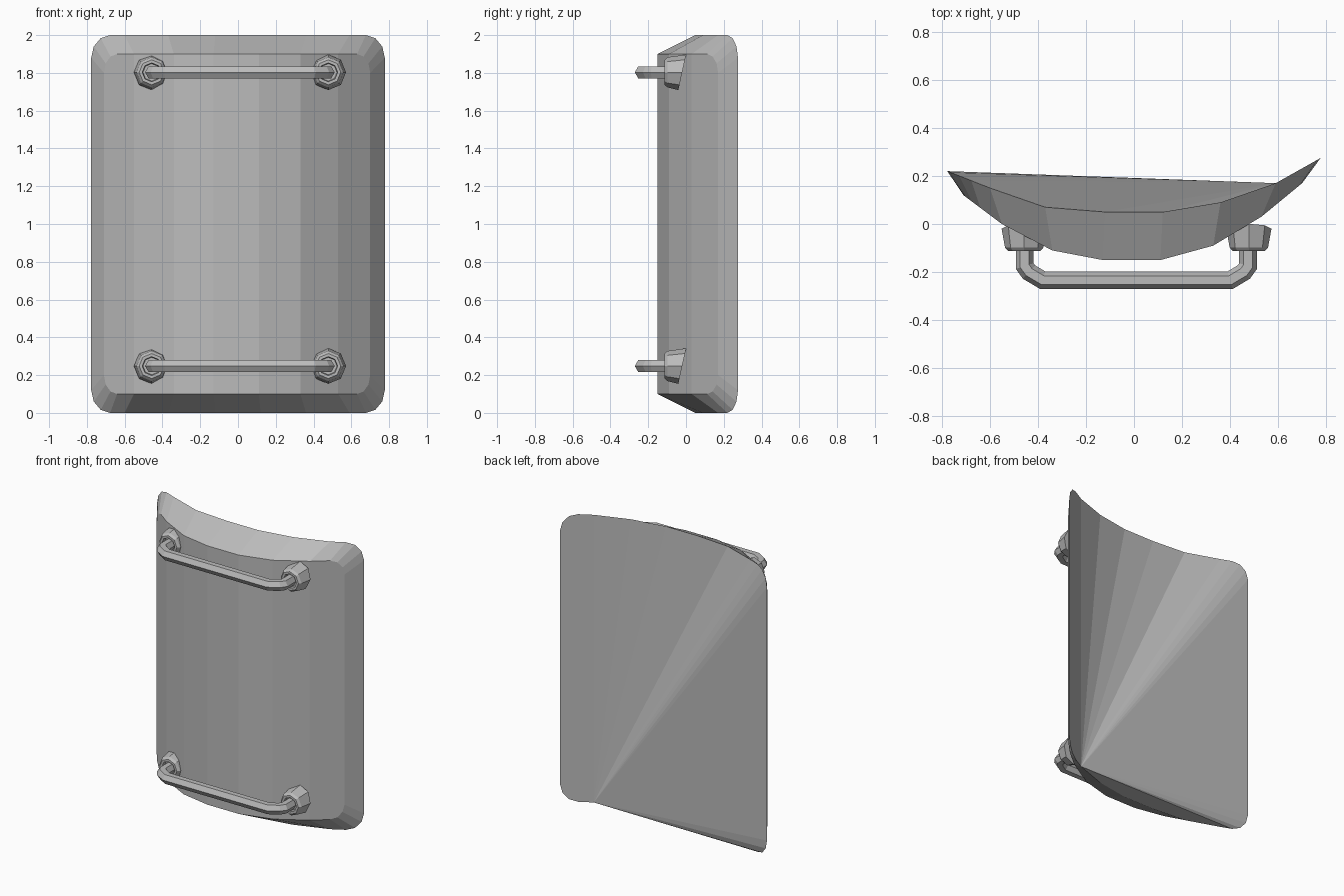
import bpy, bmesh
from math import sin, cos, pi, radians
from mathutils import Vector

cube = bpy.data.objects.get("Cube")
if cube:
    bpy.data.objects.remove(cube)

grey = bpy.data.materials.new("plain grey")
grey.use_nodes = True
grey.diffuse_color = (0.5, 0.5, 0.5, 1)
grey.node_tree.nodes["Principled BSDF"].inputs["Base Color"].default_value = (0.5, 0.5, 0.5, 1)


def finish(name, bm):
    bmesh.ops.recalc_face_normals(bm, faces=bm.faces)
    mesh = bpy.data.meshes.new(name)
    bm.to_mesh(mesh)
    bm.free()
    mesh.materials.append(grey)
    obj = bpy.data.objects.new(name, mesh)
    bpy.context.collection.objects.link(obj)


def depth(curve, x):
    """Depth y at x along a polyline of (x, y) points."""
    for (x0, y0), (x1, y1) in zip(curve, curve[1:]):
        if x <= x1 + 1e-6:
            break
    return y0 + (y1 - y0) * (x - x0) / (x1 - x0)


def corner(cx, cz, rx, rz, start):
    """Quarter arc of a rounded corner, counter-clockwise."""
    return [(cx + rx * cos(radians(start + 30 * i)), cz + rz * sin(radians(start + 30 * i)))
            for i in range(4)]


def outline(curve, z0, z1, rx, rz):
    """Rounded rectangle bent along a curve, starting at the lower +x corner."""
    xl, xr = curve[0][0], curve[-1][0]
    inner = [x for x, y in curve[1:-1]]
    pts = corner(xr - rx, z0 + rz, rx, rz, 270) + corner(xr - rx, z1 - rz, rx, rz, 0)
    pts += [(x, z1) for x in reversed(inner)]
    pts += corner(xl + rx, z1 - rz, rx, rz, 90) + corner(xl + rx, z0 + rz, rx, rz, 180)
    pts += [(x, z0) for x in inner]
    return [(x, depth(curve, x), z) for x, z in pts]


# Shield panel: bent front, sloped rim, back fanned from one lower point
front_curve = [(-.71, .12), (-.55, 0), (-.34, -.11), (-.13, -.15), (.11, -.15),
               (.33, -.09), (.53, .03), (.7, .17)]
back_curve = [(-.777, .22), (-.6, .15), (-.37, .07), (-.12, .05), (.12, .05),
              (.36, .09), (.59, .17), (.777, .275)]
bm = bmesh.new()
front = [bm.verts.new(p) for p in outline(front_curve, .1, 1.9, .07, .1)]
back = [bm.verts.new(p) for p in outline(back_curve, 0, 2, .1, .12)]
n = len(front)
for i in range(n):
    j = (i + 1) % n
    bm.faces.new((front[i], front[j], back[j], back[i]))
cols = len(front_curve) - 2
top, low = front[8:8 + cols], front[n - cols:][::-1]
bm.faces.new(front[:8] + [top[0], low[0]])
for i in range(cols - 1):
    bm.faces.new((low[i], top[i], top[i + 1], low[i + 1]))
bm.faces.new([top[-1]] + front[8 + cols:n - cols] + [low[-1]])
hub = back[-1]
for i in range(n - 2):
    bm.faces.new((hub, back[i + 1], back[i]))
finish("shield_panel", bm)


def skin(bm, rings):
    """Join equal rings of points and cap both ends."""
    loops = [[bm.verts.new(p) for p in ring] for ring in rings]
    for a, b in zip(loops, loops[1:]):
        for i in range(len(a)):
            j = (i + 1) % len(a)
            bm.faces.new((a[i], a[j], b[j], b[i]))
    bm.faces.new(loops[0])
    bm.faces.new(loops[-1])


def mount(name, x, z):
    """Eight-sided socket with a slanted base and a recessed mouth."""
    def ring(r, y, slope=0):
        return [(x + r * sin(k * pi / 4), y + slope * r * cos(k * pi / 4),
                 z + r * cos(k * pi / 4)) for k in range(8)]
    bm = bmesh.new()
    skin(bm, [ring(.094, -.02, .22), ring(.08, -.098), ring(.066, -.113),
              ring(.05, -.113), ring(.046, -.09)])
    finish(name, bm)


def handle(name, z):
    """Six-sided bar with mitred bends."""
    path = [Vector((x, y, z)) for x, y in
            [(-.455, -.03), (-.455, -.175), (-.437, -.2), (-.38, -.234),
             (.4, -.234), (.457, -.2), (.475, -.175), (.475, -.03)]]
    up = Vector((0, 0, 1))
    rings = []
    for i, p in enumerate(path):
        into = (p - path[max(i - 1, 0)]).normalized()
        out = (path[min(i + 1, len(path) - 1)] - p).normalized()
        side = (into + out).normalized().cross(up)
        stretch = 1 / max(side.dot((out if i == 0 else into).cross(up)), .5)
        rings.append([p + .037 * (side * stretch * cos(k * pi / 3) + up * sin(k * pi / 3))
                      for k in range(6)])
    bm = bmesh.new()
    skin(bm, rings)
    finish(name, bm)


# Upper and lower handles with their mounts
for level, z in (("upper", 1.803), ("lower", .248)):
    handle(level + "_handle", z)
    mount(level + "_right_mount", -.457, z)
    mount(level + "_left_mount", .478, z)
